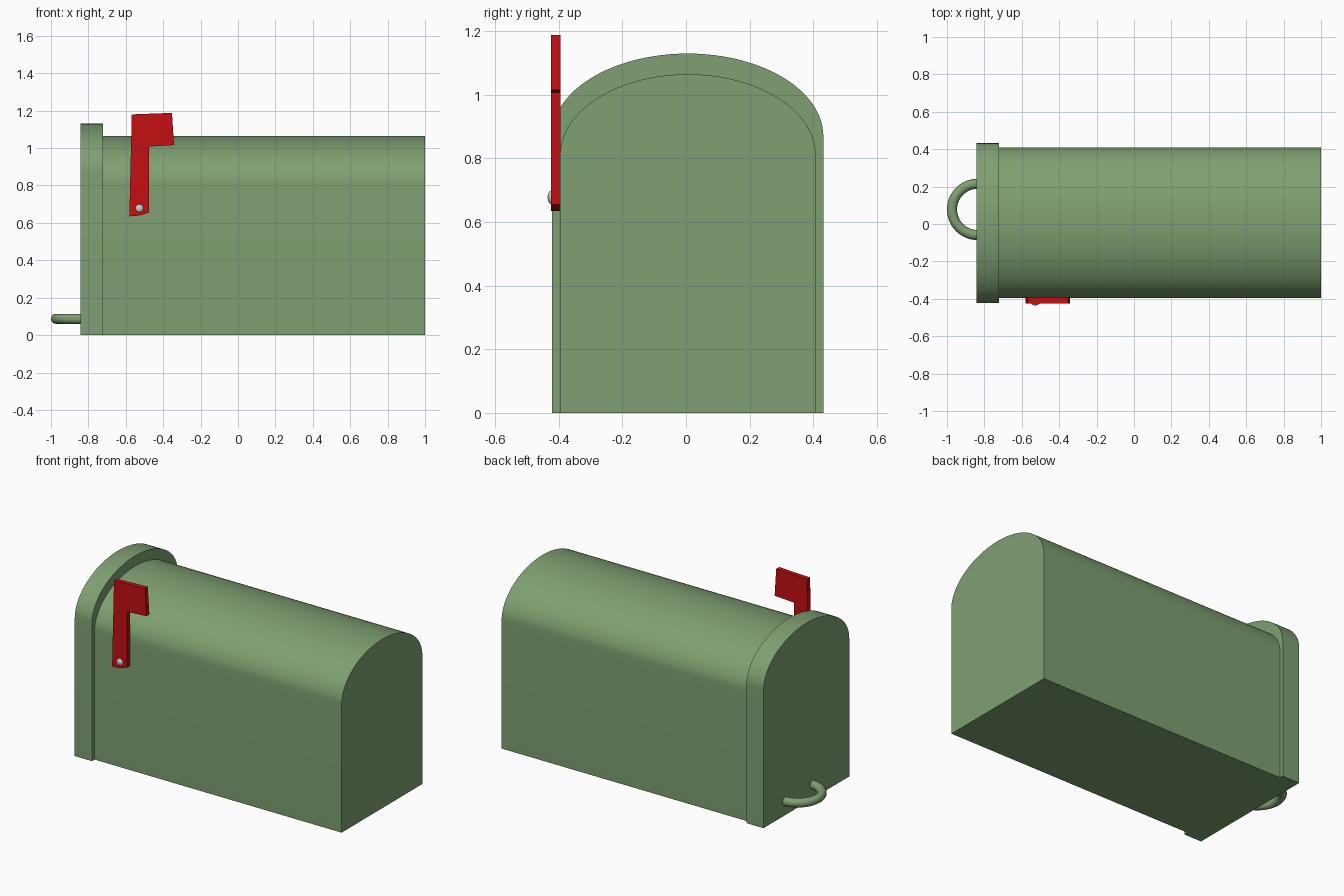
import bpy, bmesh
from math import sin, cos, pi, radians
from mathutils import Vector

if "Cube" in bpy.data.objects:
    bpy.data.objects.remove(bpy.data.objects["Cube"])


def material(name, rgb):
    m = bpy.data.materials.new(name)
    m.diffuse_color = (*rgb, 1)
    m.use_nodes = True
    m.node_tree.nodes["Principled BSDF"].inputs["Base Color"].default_value = m.diffuse_color
    return m


green = material("green_paint", (0.21, 0.35, 0.165))
red = material("red_paint", (0.55, 0.005, 0.006))


def finish(obj, mat=None):
    if mat:
        obj.data.materials.append(mat)
    bpy.ops.object.select_all(action='DESELECT')
    obj.select_set(True)
    bpy.context.view_layer.objects.active = obj
    bpy.ops.object.shade_smooth_by_angle(angle=radians(30))


def prism(name, points, offset, mat):
    """Extrude a flat closed outline along the offset vector."""
    bm = bmesh.new()
    face = bm.faces.new([bm.verts.new(p) for p in points])
    ext = bmesh.ops.extrude_face_region(bm, geom=[face])
    moved = [g for g in ext['geom'] if isinstance(g, bmesh.types.BMVert)]
    bmesh.ops.translate(bm, verts=moved, vec=Vector(offset))
    bmesh.ops.recalc_face_normals(bm, faces=bm.faces)
    mesh = bpy.data.meshes.new(name)
    bm.to_mesh(mesh)
    bm.free()
    obj = bpy.data.objects.new(name, mesh)
    bpy.context.collection.objects.link(obj)
    finish(obj, mat)
    return obj


def arch(x, y, half_width, spring, top, bottom=0.0, n=48):
    """Upright sides with a half-ellipse roof, in the plane at x."""
    pts = [(x, y - half_width, bottom), (x, y + half_width, bottom)]
    for i in range(n + 1):
        a = pi * i / n
        pts.append((x, y + half_width * cos(a), spring + (top - spring) * sin(a)))
    return pts


# Long arched box and the larger door cap at its end
prism("body", arch(-0.73, 0.006, 0.402, 0.81, 1.065), (1.73, 0, 0), green)
prism("door", arch(-0.843, 0.005, 0.427, 0.87, 1.13), (0.12, 0, 0), green)

# Signal flag on the side
flag = [(-0.568, 1.18), (-0.353, 1.188), (-0.342, 1.016), (-0.477, 1.008),
        (-0.477, 0.656), (-0.51, 0.643), (-0.545, 0.637), (-0.581, 0.635)]
prism("flag", [(x, -0.424, z) for x, z in flag], (0, 0.03, 0), red)

# Domed rivet holding the flag
bpy.ops.mesh.primitive_uv_sphere_add(segments=24, ring_count=12, radius=0.022,
                                     location=(-0.527, -0.422, 0.678))
rivet = bpy.context.object
rivet.name = "flag_rivet"
rivet.scale = (1, 0.6, 1)
finish(rivet)

# Half-ring door pull
curve = bpy.data.curves.new("handle_path", 'CURVE')
curve.dimensions = '3D'
curve.bevel_depth = 0.027
curve.bevel_resolution = 6
curve.use_fill_caps = True
n = 32
spline = curve.splines.new('POLY')
spline.points.add(n)
for i, p in enumerate(spline.points):
    a = pi / 2 + pi * i / n
    p.co = (-0.836 + 0.137 * cos(a), 0.078 + 0.137 * sin(a), 0.087, 1)
handle = bpy.data.objects.new("handle", curve)
bpy.context.collection.objects.link(handle)
bpy.ops.object.select_all(action='DESELECT')
handle.select_set(True)
bpy.context.view_layer.objects.active = handle
bpy.ops.object.convert(target='MESH')
handle = bpy.context.object
handle.name = "handle"
finish(handle, green)
